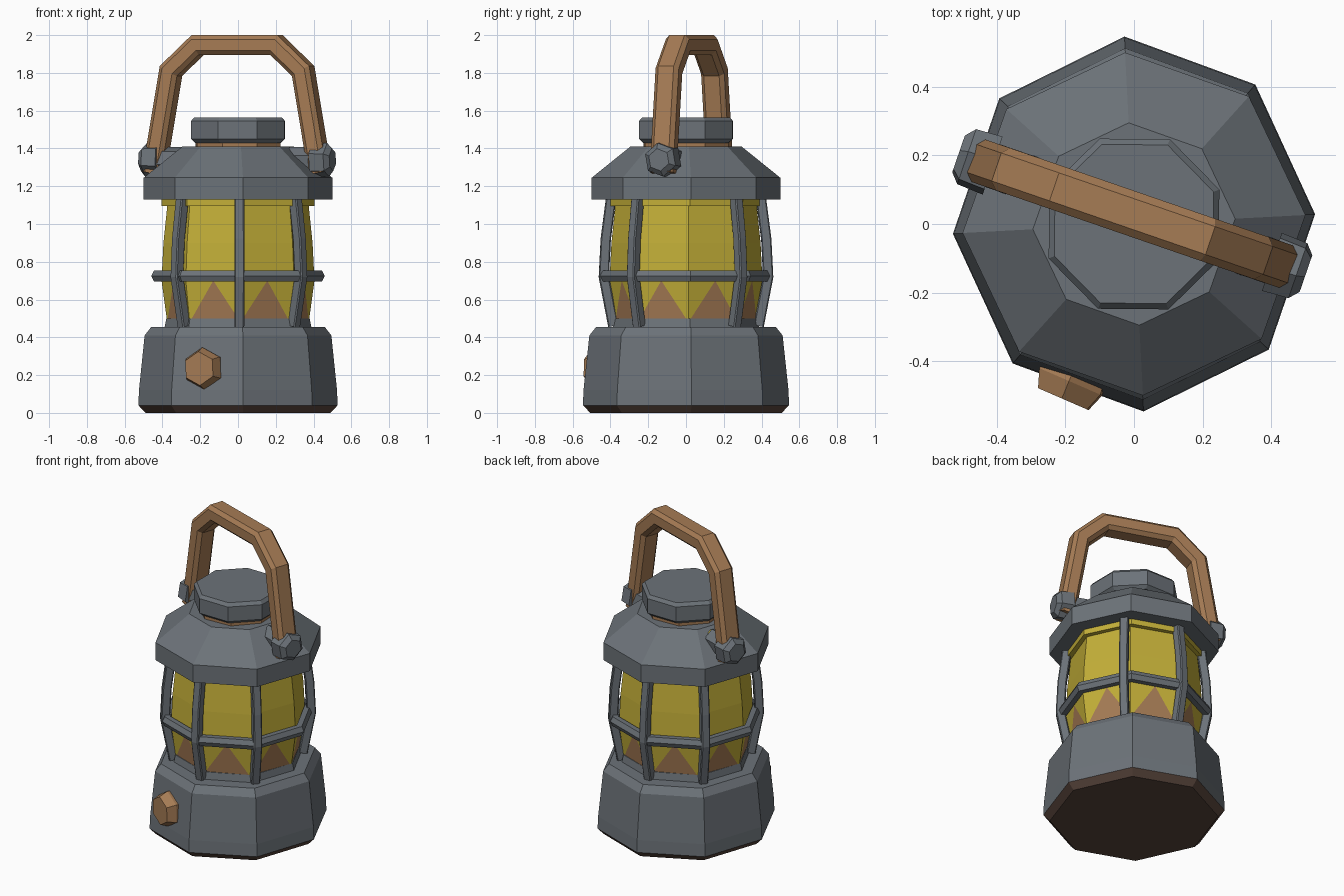
import bpy, bmesh
from math import sin, cos, pi, radians
from mathutils import Matrix, Vector

if "Cube" in bpy.data.objects:
    bpy.data.objects.remove(bpy.data.objects["Cube"])


def material(name, rgb):
    m = bpy.data.materials.new(name)
    m.diffuse_color = (*rgb, 1)
    m.use_nodes = True
    m.node_tree.nodes["Principled BSDF"].inputs["Base Color"].default_value = m.diffuse_color
    return m


SLATE = material("slate", (0.15, 0.17, 0.19))
BROWN = material("brown", (0.38, 0.20, 0.09))
DARK = material("dark_brown", (0.10, 0.06, 0.045))
YELLOW = material("yellow", (0.55, 0.43, 0.04))


def finish(name, bm, mats, matrix=Matrix()):
    bm.transform(matrix)
    bmesh.ops.recalc_face_normals(bm, faces=bm.faces)
    me = bpy.data.meshes.new(name)
    bm.to_mesh(me)
    bm.free()
    for m in mats:
        me.materials.append(m)
    ob = bpy.data.objects.new(name, me)
    bpy.context.collection.objects.link(ob)
    return ob


def lathe(name, profile, mat=SLATE, sides=8, turn=3, caps=(True, True), closed=False, matrix=Matrix()):
    """Faceted solid of revolution from (radius, height) points."""
    bm = bmesh.new()
    rings = [[bm.verts.new((r * cos(a), r * sin(a), z))
              for a in (radians(turn) + 2 * pi * i / sides for i in range(sides))]
             for r, z in profile]
    pairs = list(zip(rings, rings[1:])) + ([(rings[-1], rings[0])] if closed else [])
    for lo, hi in pairs:
        for i in range(sides):
            j = (i + 1) % sides
            bm.faces.new((lo[i], lo[j], hi[j], hi[i]))
    if not closed:
        for cap, ring in zip(caps, (rings[0], rings[-1])):
            if cap:
                bm.faces.new(ring)
    return finish(name, bm, [mat], matrix)


def sweep(name, path, t, w, c, mat, matrix):
    """Chamfered bar along an (x, z) path, mitred at the bends."""
    pts = [Vector(p) for p in path]
    section = [(-t, -w + c), (-t, w - c), (-t + c, w), (t - c, w),
               (t, w - c), (t, -w + c), (t - c, -w), (-t + c, -w)]
    bm = bmesh.new()
    rings = []
    for k, p in enumerate(pts):
        d1 = (p - pts[k - 1]).normalized() if k else (pts[1] - p).normalized()
        d2 = (pts[k + 1] - p).normalized() if k < len(pts) - 1 else d1
        n1, d = Vector((-d1.y, d1.x)), (d1 + d2).normalized()
        n = Vector((-d.y, d.x))
        n /= n.dot(n1)
        rings.append([bm.verts.new((p.x + n.x * a, b, p.y + n.y * a)) for a, b in section])
    for lo, hi in zip(rings, rings[1:]):
        for i in range(8):
            j = (i + 1) % 8
            bm.faces.new((lo[i], lo[j], hi[j], hi[i]))
    bm.faces.new(rings[0])
    bm.faces.new(rings[-1])
    return finish(name, bm, [mat], matrix)


# Base and its dark foot
stretch = Matrix.Diagonal((1, 1.035, 1, 1))
lathe("foot", [(0.49, 0), (0.528, 0.04)], DARK, caps=(True, False), matrix=stretch)
lathe("base", [(0.528, 0.04), (0.525, 0.12), (0.495, 0.41), (0.46, 0.455)],
      caps=(False, True), matrix=stretch)
lathe("lower_collar", [(0.39, 0.45), (0.38, 0.50), (0.33, 0.51)])

# Glass: yellow panels with brown teeth along the bottom
bm = bmesh.new()


def ring(r, z):
    return [bm.verts.new((r * cos(a), r * sin(a), z))
            for a in (radians(2) + 2 * pi * i / 8 for i in range(8))]


bottom, middle, upper, top = ring(0.375, 0.48), ring(0.405, 0.70), ring(0.395, 0.90), ring(0.37, 1.14)
for i in range(8):
    j = (i + 1) % 8
    mid = bm.verts.new((middle[i].co + middle[j].co) / 2)
    bm.faces.new((bottom[i], bottom[j], mid)).material_index = 1
    bm.faces.new((bottom[i], mid, middle[i]))
    bm.faces.new((bottom[j], middle[j], mid))
    bm.faces.new((middle[i], mid, middle[j], upper[j], upper[i]))
    bm.faces.new((upper[i], upper[j], top[j], top[i]))
finish("glass", bm, [YELLOW, BROWN])
lathe("glass_rim", [(0.36, 1.095), (0.405, 1.095), (0.405, 1.14), (0.36, 1.14)], YELLOW, closed=True)

# Cage: six upright bars and one hoop
for a in (-90, 90, -41, 41, 139, 221):
    sweep("cage_bar", [(0.385, 0.46), (0.435, 0.72), (0.425, 0.92), (0.395, 1.15)],
          0.027, 0.026, 0.006, SLATE, Matrix.Rotation(radians(a + 1), 4, 'Z'))
lathe("cage_hoop", [(0.41, 0.695), (0.445, 0.695), (0.46, 0.725), (0.445, 0.755), (0.41, 0.755)],
      closed=True)

# Lid, neck and cap
lathe("lid", [(0.36, 1.13), (0.50, 1.13), (0.50, 1.245), (0.295, 1.41)])
lathe("neck", [(0.24, 1.40), (0.24, 1.44)], BROWN, turn=25)
lathe("cap", [(0.245, 1.43), (0.268, 1.45), (0.268, 1.545), (0.25, 1.565)], turn=22)

# Handle, turned about the vertical axis, with a hinge at each end
swing = Matrix.Translation((-0.005, 0.03, 0)) @ Matrix.Rotation(radians(-19), 4, 'Z')
sweep("handle", [(-0.465, 1.27), (-0.37, 1.81), (-0.22, 1.948),
                 (0.22, 1.948), (0.37, 1.81), (0.465, 1.27)],
      0.052, 0.065, 0.022, BROWN, swing)
for s in (-1, 1):
    out = swing @ Matrix.Translation((0, 0, 1.34)) @ Matrix.Rotation(s * pi / 2, 4, 'Y')
    lathe("hinge_bolt", [(0.095, 0.43), (0.09, 0.51), (0.06, 0.535)], sides=6, turn=10, matrix=out)
    lathe("hinge_lug", [(0.07, 0.30), (0.07, 0.44)], sides=6, turn=10, matrix=out)
    lathe("hinge_washer", [(0.062, 0.285), (0.062, 0.302)], YELLOW, sides=6, turn=10, matrix=out)

# Knob on the front of the base
aim = Vector((-0.40, -0.92, 0)).to_track_quat('Z', 'Y').to_matrix().to_4x4()
lathe("knob", [(0.10, -0.04), (0.112, 0.03), (0.09, 0.085)], BROWN, sides=6, turn=33,
      matrix=Matrix.Translation((-0.172, -0.432, 0.235)) @ aim)
